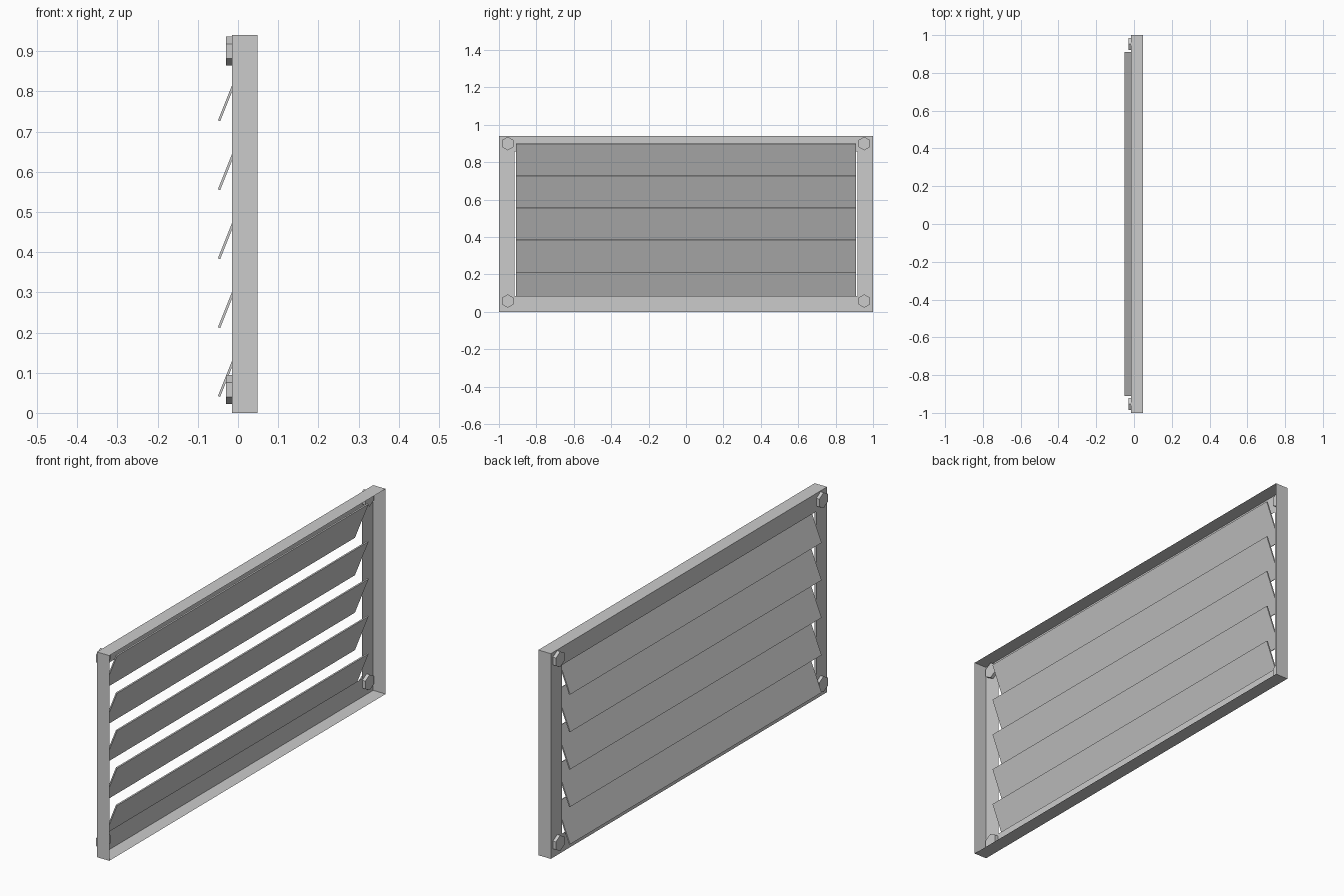
import bpy, bmesh, math

if "Cube" in bpy.data.objects:
    bpy.data.objects.remove(bpy.data.objects["Cube"])

X_BACK, X_FRONT, H = -0.015, 0.048, 0.94


def rect_loop(bm, x, half_y, z0, z1):
    return [bm.verts.new((x, y, z)) for y, z in
            ((-half_y, z0), (half_y, z0), (half_y, z1), (-half_y, z1))]


# frame: thin sheet rim folded into a flat flange around the opening
bm = bmesh.new()
loops = [rect_loop(bm, X_FRONT, 1.0, 0, H),
         rect_loop(bm, X_BACK, 1.0, 0, H),
         rect_loop(bm, X_BACK, 0.918, 0.085, 0.857)]
for a, b in zip(loops, loops[1:]):
    for i in range(4):
        j = (i + 1) % 4
        bm.faces.new((a[i], a[j], b[j], b[i]))
bmesh.ops.recalc_face_normals(bm, faces=bm.faces)
mesh = bpy.data.meshes.new("frame")
bm.to_mesh(mesh)
bm.free()
bpy.context.collection.objects.link(bpy.data.objects.new("frame", mesh))

# slats: five tilted thin boards
tilt = math.atan(0.4)
for i in range(5):
    bpy.ops.mesh.primitive_cube_add(
        size=1, location=(-0.0127, 0, 0.127 + 0.1715 * i), rotation=(0, tilt, 0))
    slat = bpy.context.object
    slat.name = f"slat_{i + 1}"
    slat.scale = (0.006, 1.82, 0.186)

# bolts: hexagonal, through the four flange corners, points up
for y in (-0.953, 0.953):
    for z in (0.058, 0.90):
        bpy.ops.mesh.primitive_cylinder_add(
            vertices=6, radius=0.036, depth=0.03,
            location=(X_BACK, y, z), rotation=(0, math.pi / 2, 0))
        bolt = bpy.context.object
        bolt.name = "bolt"
        # put corners at the top and bottom, flats facing sideways
        top = max((bolt.rotation_euler.to_matrix() @ v.co).z for v in bolt.data.vertices)
        if top < 0.035:
            for v in bolt.data.vertices:
                c, s = math.cos(math.pi / 6), math.sin(math.pi / 6)
                v.co.x, v.co.y = v.co.x * c - v.co.y * s, v.co.x * s + v.co.y * c
